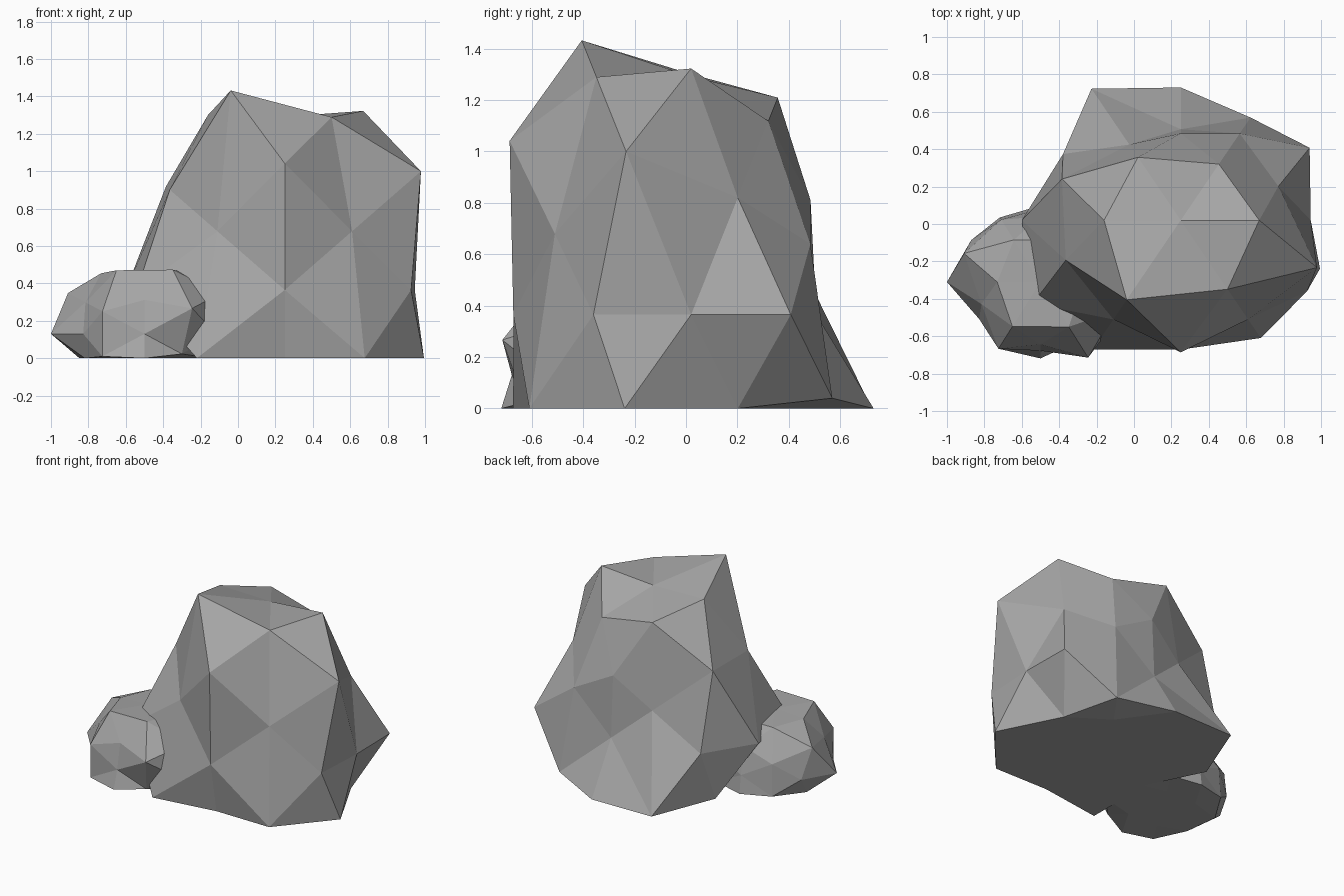
import bpy, bmesh
from itertools import product
from mathutils import Vector

if "Cube" in bpy.data.objects:
    bpy.data.objects.remove(bpy.data.objects["Cube"])

# One grey stone colour
stone = bpy.data.materials.new("stone_grey")
stone.diffuse_color = (0.38, 0.38, 0.38, 1.0)
stone.use_nodes = True
stone.node_tree.nodes["Principled BSDF"].inputs["Base Color"].default_value = stone.diffuse_color

# Direction families of a once-subdivided icosahedron
FAMILIES = {
    "corner_xz": (0.526, 0, 0.851),
    "corner_yz": (0, 0.851, 0.526),
    "corner_xy": (0.851, 0.526, 0),
    "upper": (0.309, 0.5, 0.809),
    "side": (0.809, 0.309, 0.5),
    "front_back": (0.5, 0.809, 0.309),
}


def signed(d):
    """All mirrored copies of a direction: x -/+, then y -/+, then z +/-."""
    options = [(0,) if v == 0 else s
               for v, s in zip(d, ((-1, 1), (-1, 1), (1, -1)))]
    return [Vector((a * d[0], b * d[1], c * d[2])) for a, b, c in product(*options)]


def rock(name, centre, scale, poles, radii):
    """Geodesic ball with a radius per corner, flattened on the ground."""
    dirs = [Vector(v) for v in ((-1, 0, 0), (1, 0, 0), (0, -1, 0),
                                (0, 1, 0), (0, 0, 1), (0, 0, -1))]
    rad = list(poles)
    for family, d in FAMILIES.items():
        dirs += signed(d)
        rad += radii[family]
    bm = bmesh.new()
    verts = [bm.verts.new(d.normalized()) for d in dirs]
    size = {v: r for v, r in zip(verts, rad)}
    bmesh.ops.convex_hull(bm, input=verts)
    bmesh.ops.recalc_face_normals(bm, faces=bm.faces)
    for v in bm.verts:
        p = [c + s * size[v] * x for c, s, x in zip(centre, scale, v.co)]
        v.co = (p[0], p[1], max(0.0, p[2]))
    mesh = bpy.data.meshes.new(name)
    bm.to_mesh(mesh)
    bm.free()
    mesh.materials.append(stone)
    obj = bpy.data.objects.new(name, mesh)
    bpy.context.collection.objects.link(obj)
    return obj


# Tall boulder
rock("large_rock", (0.25, 0.02, 0.365), (1, 0.91, 1.41),
     (0.85, 0.695, 0.76, 0.535, 0.657, 0.8),
     {"corner_xz": [0.78, 0.8, 0.798, 0.8],
      "corner_yz": [0.912, 0.807, 0.6, 0.917],
      "corner_xy": [0.93, 0.74, 0.794, 0.81],
      "upper": [0.935, 0.8, 0.74, 0.8, 0.81, 0.8, 0.66, 0.8],
      "side": [0.76, 0.58, 0.785, 0.82, 0.90, 0.92, 0.645, 0.645],
      "front_back": [0.72, 0.94, 0.55, 0.955, 0.72, 0.855, 0.63, 0.746]})

# Small stone leaning on its front left
rock("small_rock", (-0.5, -0.31, 0.13), (1, 0.98, 0.866),
     (0.5, 0.42, 0.375, 0.4, 0.39, 0.45),
     {"corner_xz": [0.44, 0.4, 0.44, 0.4],
      "corner_yz": [0.4, 0.49, 0.42, 0.49],
      "corner_xy": [0.385, 0.435, 0.45, 0.45],
      "upper": [0.485, 0.4, 0.46, 0.4, 0.49, 0.4, 0.46, 0.4],
      "side": [0.39, 0.395, 0.505, 0.43, 0.5, 0.45, 0.45, 0.45],
      "front_back": [0.45, 0.45, 0.42, 0.435, 0.51, 0.4, 0.45, 0.45]})
